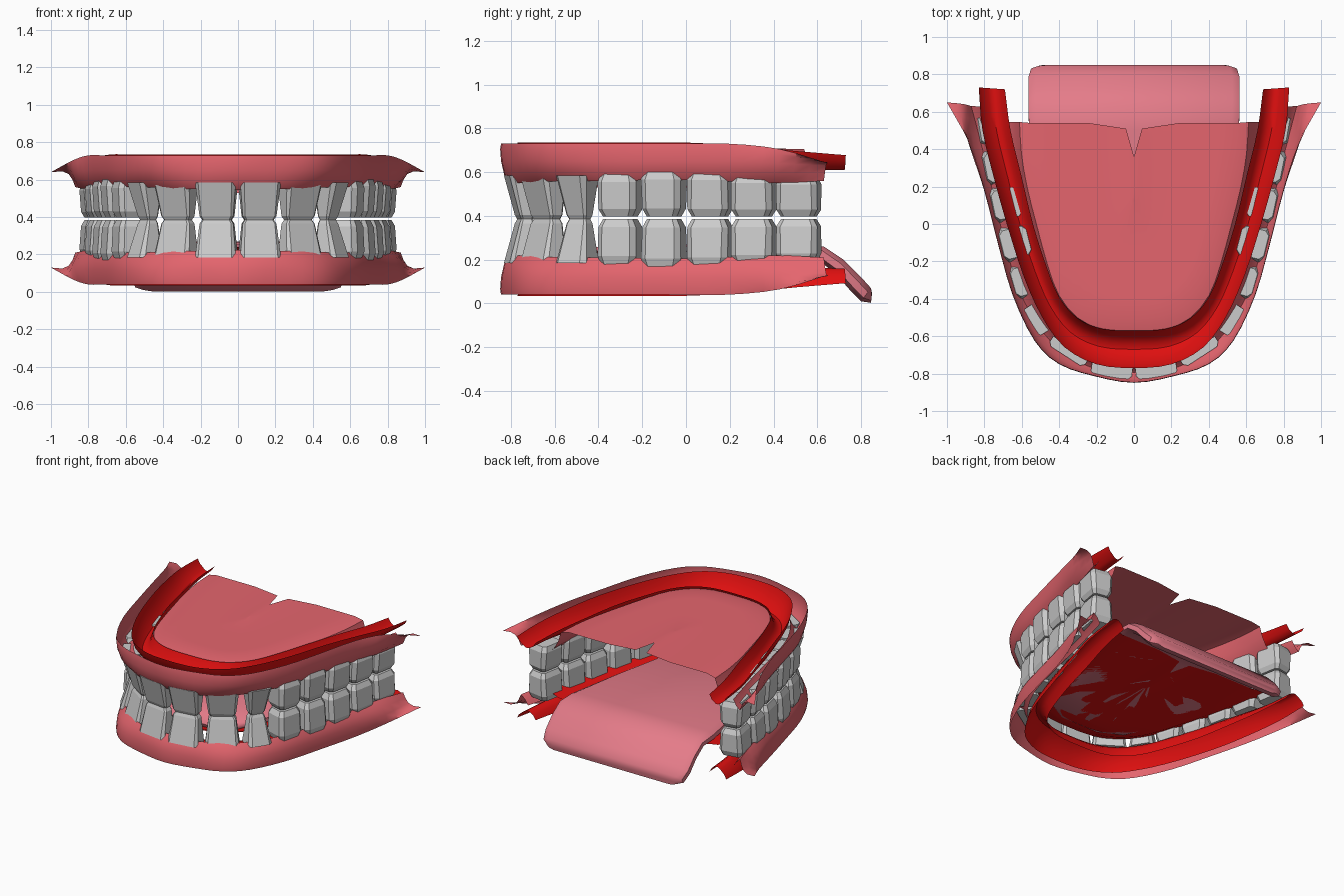
import bpy, bmesh
from math import radians
from mathutils import Vector, Matrix

if "Cube" in bpy.data.objects:
    bpy.data.objects.remove(bpy.data.objects["Cube"])

MID = 0.385  # height of the bite plane; the lower jaw mirrors the upper one about it


def material(name, rgb):
    m = bpy.data.materials.new(name)
    m.diffuse_color = (*rgb, 1)
    m.use_nodes = True
    m.node_tree.nodes["Principled BSDF"].inputs["Base Color"].default_value = m.diffuse_color
    return m


GUM = material("gum_pink", (0.78, 0.13, 0.155))
RED = material("lining_red", (0.75, 0.005, 0.005))
TONGUE = material("tongue_pink", (0.78, 0.2, 0.25))


def finish(bm, name, mat=None, lower=False, smooth=True, solid=False):
    bmesh.ops.remove_doubles(bm, verts=bm.verts, dist=0.0005)
    if lower:
        for v in bm.verts:
            v.co.z = 2 * MID - v.co.z
        bmesh.ops.reverse_faces(bm, faces=bm.faces)
    if solid:
        bmesh.ops.recalc_face_normals(bm, faces=bm.faces)
    for f in bm.faces:
        f.smooth = smooth
    me = bpy.data.meshes.new(name)
    bm.to_mesh(me)
    bm.free()
    ob = bpy.data.objects.new(name, me)
    bpy.context.collection.objects.link(ob)
    if mat:
        me.materials.append(mat)
    if smooth:
        bpy.context.view_layer.objects.active = ob
        ob.select_set(True)
        bpy.ops.object.shade_smooth_by_angle(angle=radians(40))
        ob.select_set(False)
    return ob


def arch(half, n=3):
    """Smooth U-shaped rail from its half, front centre to back end."""
    half = [Vector(p) for p in half]
    flip = lambda p: Vector((-p.x, p.y, p.z))
    k = [flip(half[1])] + half + [2 * half[-1] - half[-2]]
    out = []
    for i in range(1, len(k) - 2):
        a, b, c, d = k[i - 1:i + 3]
        for j in range(n):
            t = j / n
            out.append(0.5 * (2 * b + (c - a) * t + (2 * a - 5 * b + 4 * c - d) * t * t
                              + (3 * b - a - 3 * c + d) * t ** 3))
    out.append(half[-1])
    return [flip(p) for p in out[:0:-1]] + out


def loft(rails, closed=False):
    bm = bmesh.new()
    rows = [[bm.verts.new(p) for p in r] for r in rails]
    for a, b in zip(rows, rows[1:]):
        m = len(a)
        for i in range(m if closed else m - 1):
            j = (i + 1) % m
            bm.faces.new((a[i], a[j], b[j], b[i]))
    if closed:
        bm.faces.new(rows[0])
        bm.faces.new(rows[-1])
    return bm


# half rails (x, y) of the arches, front centre to back
NECK = [(0, -.795), (.22, -.77), (.40, -.67), (.52, -.53), (.62, -.34), (.69, -.1), (.75, .15), (.81, .4), (.87, .63)]
RIM = [(0, -.845), (.21, -.81), (.40, -.745), (.53, -.62), (.645, -.38), (.725, -.1), (.80, .19), (.88, .43), (1, .65)]
OUTER = [(0, -.77), (.2, -.75), (.37, -.66), (.49, -.5), (.59, -.28), (.68, 0), (.75, .25), (.81, .5), (.83, .73)]
INNER = [(0, -.57), (.17, -.56), (.3, -.505), (.40, -.39), (.47, -.22), (.54, 0), (.60, .25), (.66, .5), (.69, .72)]
PALATE = [(0, -.57), (.17, -.56), (.3, -.5), (.40, -.38), (.46, -.22), (.52, 0), (.57, .2), (.6, .38), (.61, .54)]
RIM_Z = [.73] * 7 + [.705, .64]
MIDDLE_Z = [.65] * 7 + [.64, .61]
NECK_Z = [.545, .55, .555, .56, .56, .565, .56, .55, .56]


def mix(a, b, f, za, out=0.0):
    r = []
    for (ax, ay), (bx, by), z in zip(a, b, za):
        n = Vector((ax, (ay - .6) * .6))
        n = n.normalized() * out
        r.append((ax + (bx - ax) * f + n.x, ay + (by - ay) * f + n.y, z))
    return r


def gum(name, lower):
    rails = [mix(NECK, RIM, 0, [.625] * 9, -.055),
             mix(NECK, RIM, 0, [z + .025 for z in NECK_Z], -.03),
             mix(NECK, RIM, 0, NECK_Z),
             mix(NECK, RIM, .5, [z + .04 for z in NECK_Z], .01),
             mix(NECK, RIM, .8, MIDDLE_Z, .01),
             mix(NECK, RIM, 1, [z - .025 for z in RIM_Z], .004),
             mix(NECK, RIM, 1, RIM_Z)]
    # flared pointed tip at the back
    for r, p in zip(rails[3:], [(.885, .635, .60), (.905, .64, .63), (.94, .645, .645), (1, .65, .64)]):
        r[-1] = p
    finish(loft([arch(r) for r in rails]), name, GUM, lower)


def lining(name, lower):
    rails = []
    for f, z in [(0, .735), (.1, .68), (.36, .62), (.5, .60), (.65, .605), (.85, .64), (1, .705)]:
        zs = []
        for p in OUTER:
            k = 1 - .5 * max(0, min(1, (p[1] - .1) / .6))
            zs.append(.62 + (z - .62) * k)
        rails.append(arch(mix(OUTER, INNER, f, zs)))
    finish(loft(rails), name, RED, lower)


def roof(name, mat, top, lower):
    """Lingual gum rising to a flat plate with a notch at the back."""
    rails = []
    for grow, z in [(.09, .53), (.055, .53 + (top - .53) * .2), (.025, .53 + (top - .53) * .5), (.002, top - .02)]:
        rails.append(mix(PALATE, PALATE, 0, [z] * 9, grow))
        x, y, _ = rails[-1][-1]
        rails[-1][-1] = (x, .545, z)
    for sx, sy in [(.9, .94), (.75, .84), (.4, .6), (.07, .4)]:
        rails.append([(x * sx, .54 - (.54 - y) * (sy + (1 - sy) * (y > .53)), top - .005) for x, y in PALATE])
    x, y, z = rails[-1][-1]
    rails[-1][-1] = (x, .51, z)
    rails.append([(0, .36 - (.54 - y) * .2, top) for x, y in PALATE])
    finish(loft([arch(r, 2) for r in rails]), name, mat, lower)


# teeth: name, x, y, turn, width, depth at neck / tip, neck / tip width scale, neck z
TEETH = [("central_incisor", .112, -.735, 8, .22, .13, .06, 1.0, .78, .585),
         ("lateral_incisor", .32, -.635, 33, .225, .13, .06, 1.0, .75, .585),
         ("canine", .48, -.485, 57, .165, .15, .06, 1.0, .6, .585),
         ("first_premolar", .578, -.30, 74, .185, .17, .15, 1.0, .95, .595),
         ("second_premolar", .635, -.10, 76, .19, .18, .15, 1.0, .93, .61),
         ("first_molar", .68, .11, 78, .19, .18, .15, 1.0, 1.0, .605),
         ("second_molar", .72, .31, 79, .19, .18, .15, 1.0, 1.0, .59),
         ("third_molar", .755, .515, 80, .19, .17, .14, 1.0, 1.0, .58)]


def tooth(name, x, y, turn, w, dn, dt, sn, st, top, side, lower):
    front = dt < .1
    tip = .385 if front or lower else .397
    rows = []
    steps = [(0, .9), (.1, 1.03), (1, 1)] if front else [(0, .8), (.17, 1), (.8, 1), (1, .82)]
    for k, grow in steps:
        hw = w / 2 * (st + (sn - st) * k) * grow
        hd = (dt + (dn - dt) * k) / 2 * grow
        c = .3 * min(hw, hd)
        shift = -.02 * k * front
        z = tip + (top - tip) * k
        half = [(hw - c, -hd), (hw, -hd + c), (hw, hd - c), (hw - c, hd)]
        rows.append([(a, b + shift, z) for a, b in half] + [(-a, b + shift, z) for a, b in half[::-1]])
    bm = loft(rows, closed=True)
    bmesh.ops.transform(bm, verts=bm.verts,
                        matrix=Matrix.Translation((x * side, y, 0)) @ Matrix.Rotation(radians(turn) * side, 4, 'Z'))
    finish(bm, name, None, lower, smooth=False, solid=True)


# both jaws
for jaw, lower in (("upper", False), ("lower", True)):
    gum(jaw + "_gum", lower)
    lining(jaw + "_lining", lower)
    for t in TEETH:
        for side, label in ((1, "right"), (-1, "left")):
            tooth(f"{jaw}_{t[0]}_{label}", *t[1:], side, lower)
roof("palate", GUM, .71, False)
roof("mouth_floor", RED, .575, True)

# tongue: rows of y, half width, top z, bottom y and bottom z
rows = []
for y, w, zt, yb, zb in [(-.56, .16, .235, -.55, .21), (-.46, .32, .255, -.46, .20), (-.25, .42, .265, -.25, .20),
                         (.1, .49, .27, .1, .20), (.5, .56, .27, .48, .20), (.63, .565, .26, .60, .20),
                         (.72, .565, .20, .68, .14), (.80, .565, .12, .75, .06), (.845, .55, .07, .80, .01),
                         (.85, .50, .045, .845, .003)]:
    h = Vector((0, yb - y, zb - zt))
    row = []
    for fx, fz in [(-.93, 0), (.93, 0), (1, .3), (1, .75), (.92, 1), (-.92, 1), (-1, .75), (-1, .3)]:
        row.append(Vector((fx * w, y, zt)) + h * fz)
    rows.append(row)
finish(loft(rows, closed=True), "tongue", TONGUE, solid=True)
